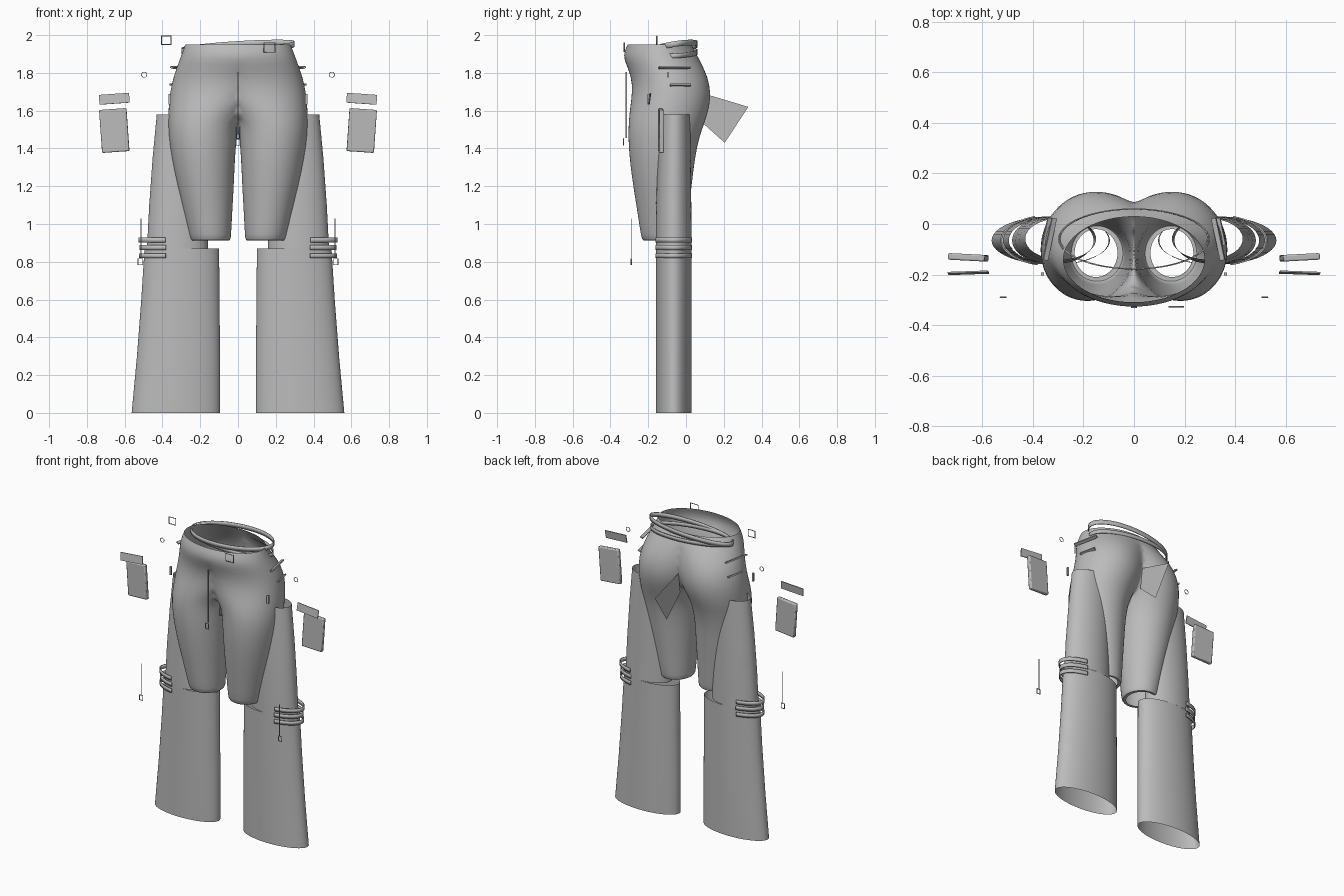
import bpy
import math
from math import sin, cos, pi, radians

cube = bpy.data.objects.get("Cube")
if cube:
    bpy.data.objects.remove(cube)

grey = bpy.data.materials.new("plain_grey")
grey.use_nodes = True
GREY = (0.5, 0.5, 0.5, 1)
grey.diffuse_color = GREY
grey.node_tree.nodes["Principled BSDF"].inputs["Base Color"].default_value = GREY


def finish(obj, mirror=False, bisect=False, subdiv=0):
    """Material, smooth shading and the usual modifiers."""
    obj.data.materials.append(grey)
    bpy.ops.object.select_all(action="DESELECT")
    obj.select_set(True)
    bpy.context.view_layer.objects.active = obj
    if obj.type == "MESH":
        bpy.ops.object.shade_smooth_by_angle(angle=radians(40))
    if mirror:
        mod = obj.modifiers.new("mirror", "MIRROR")
        mod.use_bisect_axis[0] = bisect
        mod.use_clip = bisect
        mod.merge_threshold = 0.002
    if subdiv:
        mod = obj.modifiers.new("smooth", "SUBSURF")
        mod.levels = mod.render_levels = subdiv
    return obj


def loft(name, rings, closed=True, **kw):
    """Skin a list of equal-length point rings."""
    n = len(rings[0])
    verts = [p for ring in rings for p in ring]
    faces = []
    for r in range(len(rings) - 1):
        for i in range(n if closed else n - 1):
            j = (i + 1) % n
            faces.append((r * n + i, r * n + j, (r + 1) * n + j, (r + 1) * n + i))
    mesh = bpy.data.meshes.new(name)
    mesh.from_pydata(verts, [], faces)
    obj = bpy.data.objects.new(name, mesh)
    bpy.context.collection.objects.link(obj)
    return finish(obj, **kw)


def oval(z, x0, x1, y0, y1, start=0.0, sweep=2 * pi, n=48):
    """Oval ring, or an arc of one, between the given limits."""
    cx, cy, rx, ry = (x0 + x1) / 2, (y0 + y1) / 2, (x1 - x0) / 2, (y1 - y0) / 2
    ts = [start + sweep * i / n for i in range(n)]
    return [(cx + rx * cos(t), cy + ry * sin(t), z) for t in ts]


def wire(name, pts, cyclic=True, r=0.003):
    """Thin wire along straight segments."""
    curve = bpy.data.curves.new(name, "CURVE")
    curve.dimensions = "3D"
    curve.bevel_depth, curve.bevel_resolution = r, 1
    spline = curve.splines.new("POLY")
    spline.points.add(len(pts) - 1)
    for p, co in zip(spline.points, pts):
        p.co = (*co, 1)
    spline.use_cyclic_u = cyclic
    obj = bpy.data.objects.new(name, curve)
    bpy.context.collection.objects.link(obj)
    return finish(obj)


def frame(name, x, y, z, w, h):
    corners = ((-1, -1), (1, -1), (1, 1), (-1, 1))
    wire(name, [(x + a * w / 2, y, z + b * h / 2) for a, b in corners])


def plate(name, loc, size, rot=(0, 0, 0), bevel=0.0):
    bpy.ops.mesh.primitive_cube_add(size=1, location=loc, rotation=rot)
    obj = bpy.context.object
    obj.name = name
    obj.scale = size
    bpy.ops.object.transform_apply(location=False, rotation=False)
    if bevel:
        mod = obj.modifiers.new("bevel", "BEVEL")
        mod.width, mod.segments = bevel, 2
    return finish(obj)


# Hips and thighs: one half, cut and mirrored on the centre plane.
# z, outer x, front centre x, back centre x, front y, back y
sections = [
    (0.915, .235, .15, .15, -.21, -.02),
    (0.91, .25, .145, .145, -.228, -.005),
    (0.93, .257, .147, .147, -.238, .0),
    (1.05, .285, .158, .158, -.255, .012),
    (1.2, .322, .172, .172, -.28, .03),
    (1.35, .352, .184, .184, -.30, .047),
    (1.46, .367, .187, .187, -.306, .07),
    (1.54, .371, .182, .178, -.304, .10),
    (1.62, .368, .14, .160, -.296, .125),
    (1.7, .36, .09, .150, -.284, .132),
    (1.78, .342, .05, .130, -.29, .115),
    (1.85, .317, .02, .09, -.32, .082),
    (1.9, .298, .0, .04, -.333, .055),
    (1.95, .28, .0, .0, -.31, .03),
]


def body_ring(z, xo, cf, cb, yf, yb, n=40):
    ring = []
    for i in range(n):
        t = 2 * pi * i / n
        cx = cf + (cb - cf) * (1 + sin(t)) / 2
        y = (yf + yb) / 2 + (yb - yf) / 2 * sin(t)
        ring.append((cx + (xo - cx) * cos(t), y, z))
    return ring


loft("hips_and_thighs", [body_ring(*s) for s in sections],
     mirror=True, bisect=True, subdiv=1)

# Flared lower legs and the outer upper legs, all open tubes
loft("lower_legs", [oval(0, .095, .563, -.16, .03), oval(.3, .095, .535, -.16, .03),
                    oval(.6, .098, .512, -.16, .03), oval(.87, .10, .495, -.16, .03)],
     mirror=True)
loft("upper_legs", [oval(.87, .16, .482, -.16, .03), oval(1.1, .16, .47, -.158, .028),
                    oval(1.35, .155, .452, -.15, .025), oval(1.58, .15, .43, -.14, .022)],
     mirror=True)

# Knee straps wrap the outer side only
for i, (z, x) in enumerate(((.915, .528), (.875, .522), (.832, .525))):
    arcs = [oval(z + dz, .11, x, -.168, .038, -1.25, 2.5) for dz in (-.013, .013)]
    strap = loft(f"knee_strap_{i + 1}", arcs, closed=False, mirror=True)
    strap.modifiers.new("thickness", "SOLIDIFY").thickness = 0.006


# Two crossed, slanting belts
def belt(name, z, half, slope_x, slope_y, height):
    rings = [[(x, y, zz + slope_x * x + slope_y * (y + .06))
              for x, y, zz in oval(z + dz, -half, half, -.18, .062)]
             for dz in (-height / 2, height / 2)]
    obj = loft(name, rings)
    obj.modifiers.new("thickness", "SOLIDIFY").thickness = 0.005


belt("upper_belt", 1.935, .30, .06, .15, .03)
belt("lower_belt", 1.905, .295, -.05, .05, .025)

# Rear hanging cloth point
loft("rear_point", [[(0, .08, 1.695), (0, .33, 1.62)], [(0, .06, 1.56), (0, .205, 1.43)]],
     closed=False)

# Front fastening, waist buckles and inner tab
plate("front_cord", (0, -.316, 1.63), (.005, .008, .35))
frame("front_buckle", 0, -.33, 1.435, .022, .035)
frame("waist_buckle_front", .167, -.327, 1.935, .058, .05)
frame("waist_buckle_side", -.38, -.155, 1.973, .05, .045)
frame("inner_tab", 0, -.18, 1.49, .018, .08)

# Paired details floating beside the legs
for s, side in ((1, "left"), (-1, "right")):
    plate(f"{side}_pocket", (s * .655, -.132, 1.495), (.145, .026, .228),
          (0, s * radians(4), s * radians(3)), bevel=.006)
    plate(f"{side}_pocket_flap", (s * .655, -.193, 1.663), (.16, .006, .052),
          (radians(-8), s * radians(4), s * radians(-2)))
    wire(f"{side}_rivet", [(s * .497 + .014 * cos(a * pi / 8), -.095,
                            1.79 + .014 * sin(a * pi / 8)) for a in range(16)], r=.002)
    plate(f"{side}_knee_cord", (s * .513, -.29, .925), (.004, .004, .21))
    frame(f"{side}_knee_buckle", s * .517, -.29, .8, .024, .032)
    # Small raised folds on the hip
    for i, (y, z, x, length) in enumerate(((-.06, 1.828, .333, .17), (-.03, 1.735, .343, .11))):
        plate(f"{side}_hip_fold_{i + 1}", (s * x, y, z), (.02, length, .009),
              (0, s * radians(-25), s * radians(12)))
    plate(f"{side}_side_tab", (s * .362, -.197, 1.66), (.012, .012, .055))
